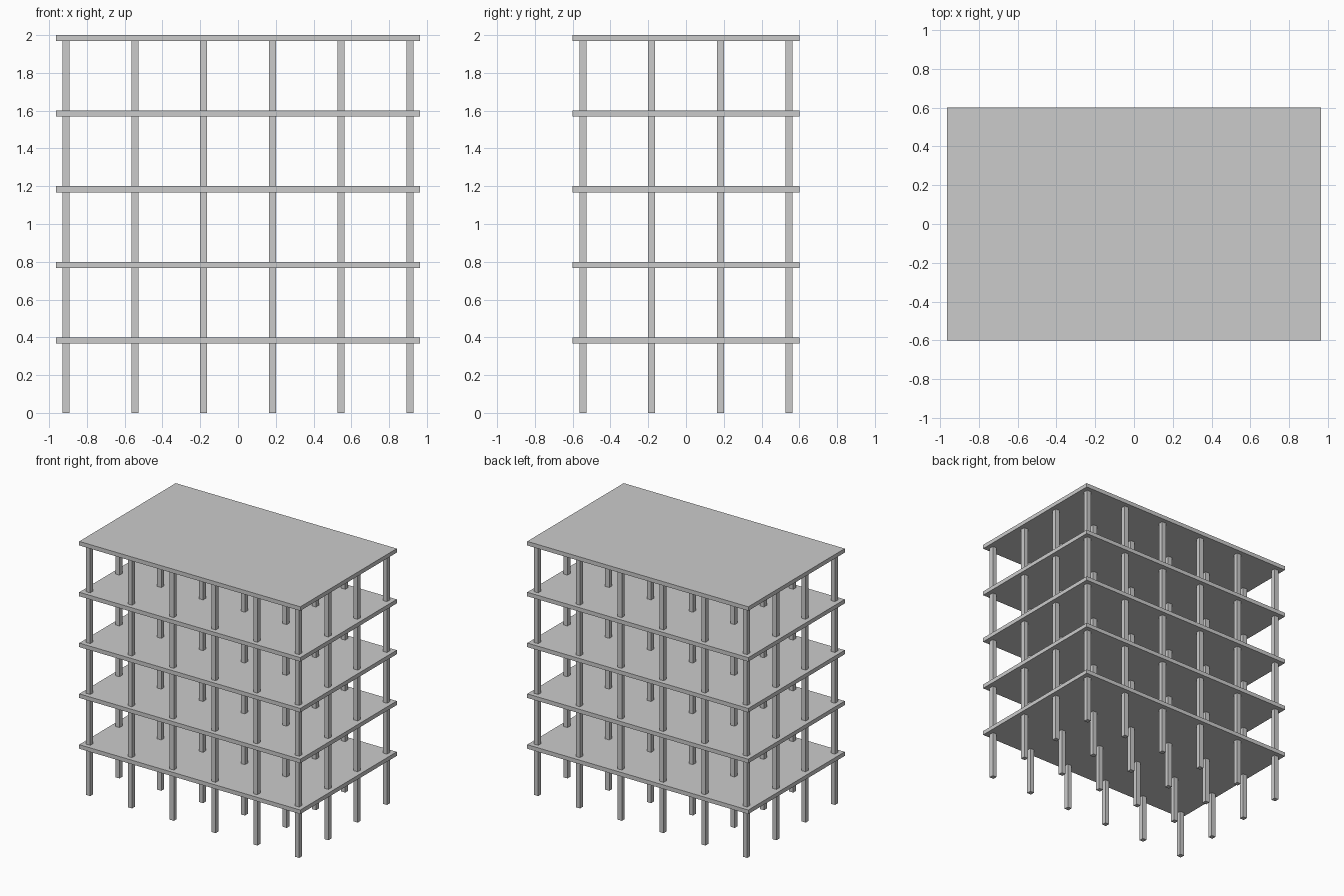
import bpy

if "Cube" in bpy.data.objects:
    bpy.data.objects.remove(bpy.data.objects["Cube"])

STOREYS, STOREY_H = 5, 0.4
SLAB_X, SLAB_Y, SLAB_T = 1.925, 1.2, 0.032
COL_W, BAY = 0.036, 0.364


def box(name, size, centre):
    bpy.ops.mesh.primitive_cube_add(size=1, location=centre)
    ob = bpy.context.object
    ob.name = name
    ob.scale = size
    bpy.ops.object.transform_apply(location=False, rotation=False, scale=True)
    return ob


for level in range(STOREYS):
    base = level * STOREY_H

    # Floor slab on top of this storey
    name = "roof_slab" if level == STOREYS - 1 else f"floor_slab_{level + 1}"
    box(name, (SLAB_X, SLAB_Y, SLAB_T), (0, 0, base + STOREY_H - SLAB_T / 2))

    # 6 x 4 grid of square columns, from the slab below to the slab above
    height = STOREY_H - SLAB_T
    for i in range(6):
        for j in range(4):
            box(f"column_{level + 1}_{i + 1}_{j + 1}", (COL_W, COL_W, height),
                ((i - 2.5) * BAY, (j - 1.5) * BAY, base + height / 2))
